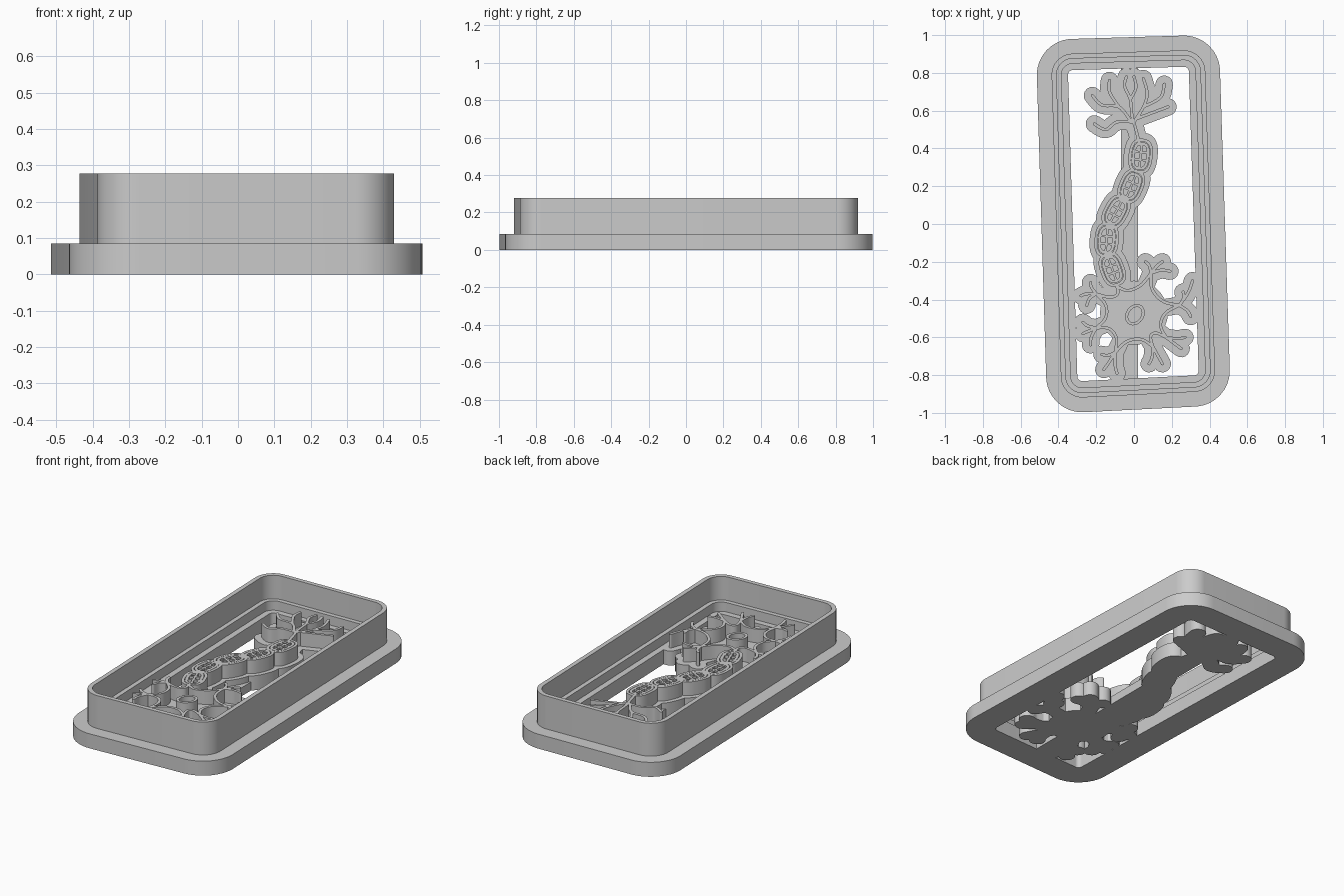
import bpy, bmesh, math
from mathutils import Vector

if "Cube" in bpy.data.objects:
    bpy.data.objects.remove(bpy.data.objects["Cube"], do_unlink=True)

grey = bpy.data.materials.new("plain grey plastic")
grey.use_nodes = True
grey.diffuse_color = (0.6, 0.6, 0.6, 1)
grey.node_tree.nodes["Principled BSDF"].inputs["Base Color"].default_value = grey.diffuse_color

FLOOR, RIDGE = 0.085, 0.165
WIDE, THIN = 0.046, 0.008


def finish(name, bm):
    bmesh.ops.recalc_face_normals(bm, faces=bm.faces)
    mesh = bpy.data.meshes.new(name)
    bm.to_mesh(mesh)
    bm.free()
    mesh.materials.append(grey)
    obj = bpy.data.objects.new(name, mesh)
    bpy.context.collection.objects.link(obj)
    bpy.ops.object.select_all(action="DESELECT")
    obj.select_set(True)
    bpy.context.view_layer.objects.active = obj
    bpy.ops.object.shade_smooth_by_angle(angle=math.radians(30))


def smooth(points, steps=6):
    """Catmull-Rom curve through the points."""
    p = [Vector(q) for q in points]
    n = len(p)
    out = []
    for i in range(n - 1):
        a, b, c, d = (p[min(max(i + k, 0), n - 1)] for k in (-1, 0, 1, 2))
        for s in range(steps):
            t = s / steps
            out.append(b + (c - a) * t / 2 + (a - b * 2.5 + c * 2 - d / 2) * t * t
                       + (b * 3 - a - c * 3 + d) * t ** 3 / 2)
    return out + [p[-1]]


def ribbon(bm, path, r, z0, z1, closed=False):
    """Flat-topped band along a path, with round ends when open."""
    n = len(path)
    rails = []
    for i, p in enumerate(path):
        a = path[i - 1] if closed or i else p
        b = path[(i + 1) % n] if closed or i < n - 1 else p
        t = (b - a).normalized()
        side = Vector((-t.y, t.x)) * r
        rails.append([bm.verts.new((*q, z0)) for q in (p + side, p - side)])
    faces = []
    for i in range(n if closed else n - 1):
        (a, b), (c, d) = rails[i], rails[(i + 1) % n]
        faces.append(bm.faces.new((a, b, d, c)))
    if not closed:
        for mid, (a, b) in ((path[0], rails[0]), (path[-1], rails[-1][::-1])):
            arm = a.co.xy - mid
            turn = Vector((-arm.y, arm.x))
            arc = []
            for k in range(1, 8):
                ang = math.pi * k / 8
                q = mid + arm * math.cos(ang) + turn * math.sin(ang)
                arc.append(bm.verts.new((*q, z0)))
            faces.append(bm.faces.new([a] + arc + [b]))
    raise_up(bm, faces, z1 - z0)


def raise_up(bm, faces, height):
    top = bmesh.ops.extrude_face_region(bm, geom=faces, use_keep_orig=True)["geom"]
    verts = [v for v in top if isinstance(v, bmesh.types.BMVert)]
    bmesh.ops.translate(bm, verts=verts, vec=(0, 0, height))


def oval(centre, half_w, half_l, angle, power=1.0, n=28):
    c, s = math.cos(angle), math.sin(angle)
    out = []
    for k in range(n):
        t = math.tau * k / n
        x = half_w * math.copysign(abs(math.cos(t)) ** power, math.cos(t))
        y = half_l * math.copysign(abs(math.sin(t)) ** power, math.sin(t))
        out.append(Vector((centre[0] + x * c - y * s, centre[1] + x * s + y * c)))
    return out


def pad(bm, outline, z0, z1):
    raise_up(bm, [bm.faces.new([bm.verts.new((*q, z0)) for q in outline])], z1 - z0)


# Frame: one stepped section swept round a slightly skewed rounded rectangle
CORNERS = [Vector(c) for c in ((-0.459, -1.006), (0.513, -0.957), (0.449, 1.003), (-0.52, 0.974))]


def outline(inset, radius=0.19, steps=10):
    out = []
    for i, p in enumerate(CORNERS):
        d1 = (CORNERS[i - 1] - p).normalized()
        d2 = (CORNERS[(i + 1) % 4] - p).normalized()
        angle = math.acos(d1.dot(d2))
        p = p + (d1 + d2) * inset / math.sin(angle)
        r = max(radius - inset, 0.025)
        t = r / math.tan(angle / 2)
        c = p + (d1 + d2).normalized() * r / math.sin(angle / 2)
        start, end = p + d1 * t - c, p + d2 * t - c
        out += [c + start.lerp(end, k / steps).normalized() * r for k in range(steps + 1)]
    return out


WALL, STEP = 0.278, 0.14
section = [(0, 0), (0, FLOOR), (0.078, FLOOR), (0.078, WALL), (0.104, WALL),
           (0.104, STEP), (0.13, STEP), (0.13, FLOOR), (0.165, FLOOR), (0.165, 0)]
bm = bmesh.new()
loops = [[bm.verts.new((*q, z)) for q in outline(d)] for d, z in section]
for i, loop in enumerate(loops):
    nxt = loops[(i + 1) % len(loops)]
    for j in range(len(loop)):
        k = (j + 1) % len(loop)
        bm.faces.new((loop[j], loop[k], nxt[k], nxt[j]))
finish("cutter_frame", bm)

# Support bar joining the stamp to the frame
bm = bmesh.new()
pad(bm, [(-0.07, -0.84), (0.02, -0.84), (0.02, 0.84), (-0.07, 0.84)], 0, 0.05)
finish("support_bar", bm)

# Branching crown at the upper end
crown = [
    [(0.03, 0.42), (0.01, 0.5), (-0.01, 0.57), (-0.02, 0.66), (-0.05, 0.73), (-0.04, 0.78)],
    [(0, 0.54), (-0.09, 0.54), (-0.15, 0.5), (-0.21, 0.53)],
    [(-0.02, 0.55), (-0.08, 0.62), (-0.17, 0.63), (-0.22, 0.68)],
    [(-0.08, 0.62), (-0.13, 0.7), (-0.13, 0.76)],
    [(-0.02, 0.66), (0.01, 0.72), (0, 0.78)],
    [(0, 0.54), (0.05, 0.62), (0.07, 0.69), (0.05, 0.77)],
    [(0.05, 0.62), (0.14, 0.67), (0.16, 0.74)],
    [(0.02, 0.56), (0.1, 0.59), (0.18, 0.62)],
]
# Arms round the cell body: fork point and the tips beyond it
arms = [
    ((0.09, -0.26), [(0.06, -0.2), (0.15, -0.2), (0.19, -0.25)]),
    ((0.24, -0.43), [(0.26, -0.36), (0.31, -0.3), (0.3, -0.49)]),
    ((0.17, -0.6), [(0.27, -0.6), (0.25, -0.66)]),
    ((0.1, -0.65), [(0.08, -0.74), (0.15, -0.74)]),
    ((-0.1, -0.68), [(-0.16, -0.77), (-0.09, -0.79), (-0.17, -0.69)]),
    ((-0.2, -0.55), [(-0.27, -0.52), (-0.27, -0.58), (-0.23, -0.64)]),
    ((-0.2, -0.37), [(-0.23, -0.31), (-0.28, -0.38), (-0.25, -0.43)]),
    ((-0.09, -0.33), []),
]
body = Vector((0, -0.47))
branches = [smooth(p) for p in crown]
ridges = list(branches)
webs = []
for i, (fork, tips) in enumerate(arms):
    f, g = Vector(fork), Vector(arms[(i + 1) % len(arms)][0])
    for tip in tips:
        t = Vector(tip)
        bend = (f + t) / 2 + (f - body).normalized() * 0.012
        branches.append(smooth([f, bend, t]))
        ridges.append(branches[-1])
    # scalloped cell wall dipping inward between neighbouring arms
    mid = body + ((f + g) / 2 - body) * 0.72
    ridges.append(smooth([f, body + (f - body) * 0.78 + (g - f) * 0.14, mid,
                          body + (g - body) * 0.78 + (f - g) * 0.14, g]))
    webs.append([body, f])

# Chain of segments: centre and lean
cells = [((0.035, 0.36), -0.12), ((-0.015, 0.2), -0.4), ((-0.095, 0.065), -0.5),
         ((-0.145, -0.085), -0.08), ((-0.115, -0.24), 0.35)]

# Backing plate
bm = bmesh.new()
for path in branches + webs:
    ribbon(bm, path, WIDE, 0, FLOOR)
pad(bm, oval(body, 0.18, 0.17, 0), 0, FLOOR)
for centre, lean in cells:
    pad(bm, oval(centre, 0.09, 0.125, lean, 0.8), 0, FLOOR)
finish("stamp_plate", bm)

# Raised lines of the branches, cell wall and nucleus
bm = bmesh.new()
for path in ridges:
    ribbon(bm, path, THIN, FLOOR, RIDGE)
ribbon(bm, oval((0.005, -0.48), 0.04, 0.052, -0.6), THIN, FLOOR, RIDGE, True)
finish("branch_ridges", bm)

# Raised segments: outer ring, inner ring and window bars
bm = bmesh.new()
for centre, lean in cells:
    ribbon(bm, oval(centre, 0.056, 0.085, lean, 0.75), THIN, FLOOR, RIDGE, True)
    ribbon(bm, oval(centre, 0.038, 0.066, lean, 0.7), THIN, FLOOR, RIDGE, True)
    c = Vector(centre)
    along = Vector((-math.sin(lean), math.cos(lean)))
    across = Vector((along.y, -along.x))
    ribbon(bm, [c - along * 0.058, c + along * 0.058], 0.006, FLOOR, RIDGE)
    for s in (-0.02, 0.02):
        ribbon(bm, [c + along * s - across * 0.03, c + along * s + across * 0.03], 0.006, FLOOR, RIDGE)
finish("segment_ridges", bm)
